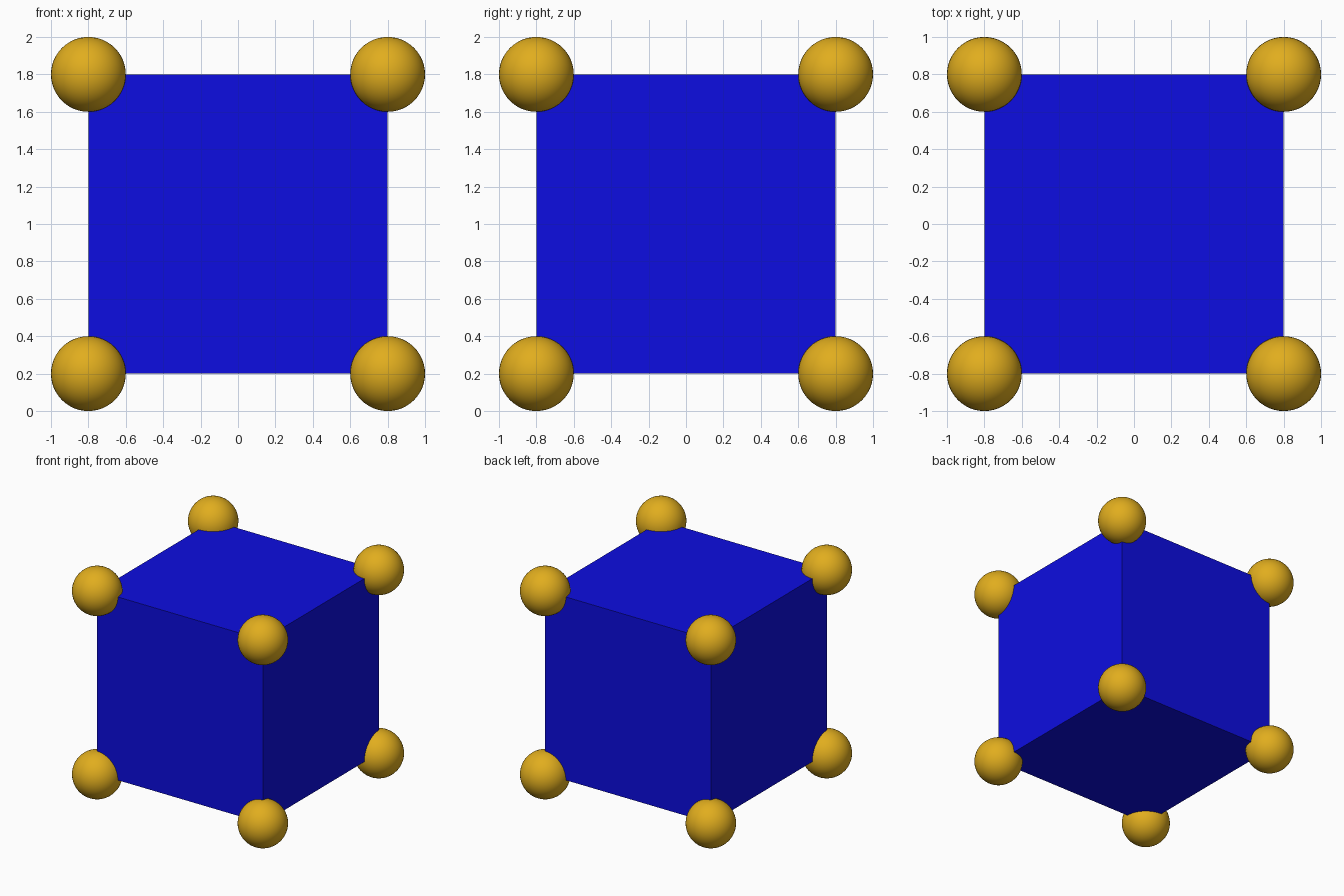
import bpy

if "Cube" in bpy.data.objects:
    bpy.data.objects.remove(bpy.data.objects["Cube"])

HALF = 0.8      # half the cube's edge
RADIUS = 0.2    # corner ball radius
CENTRE_Z = 1.0


def material(name, colour):
    mat = bpy.data.materials.new(name)
    mat.diffuse_color = colour
    mat.use_nodes = True
    mat.node_tree.nodes["Principled BSDF"].inputs["Base Color"].default_value = mat.diffuse_color
    return mat


blue = material("blue", (0.004, 0.004, 0.75, 1))
gold = material("gold", (0.75, 0.42, 0.013, 1))

# Cube body
bpy.ops.mesh.primitive_cube_add(size=2 * HALF, location=(0, 0, CENTRE_Z))
body = bpy.context.object
body.name = "cube_body"
body.data.materials.append(blue)


# Smooth ball centred on each corner
def corner_ball(name, location):
    bpy.ops.mesh.primitive_uv_sphere_add(
        segments=48, ring_count=24, radius=RADIUS, location=location)
    ball = bpy.context.object
    ball.name = name
    ball.data.materials.append(gold)
    bpy.ops.object.shade_smooth()


for side, x in (("left", -HALF), ("right", HALF)):
    for depth, y in (("front", -HALF), ("back", HALF)):
        for level, z in (("bottom", -HALF), ("top", HALF)):
            corner_ball(f"corner_ball_{level}_{depth}_{side}",
                        (x, y, CENTRE_Z + z))
